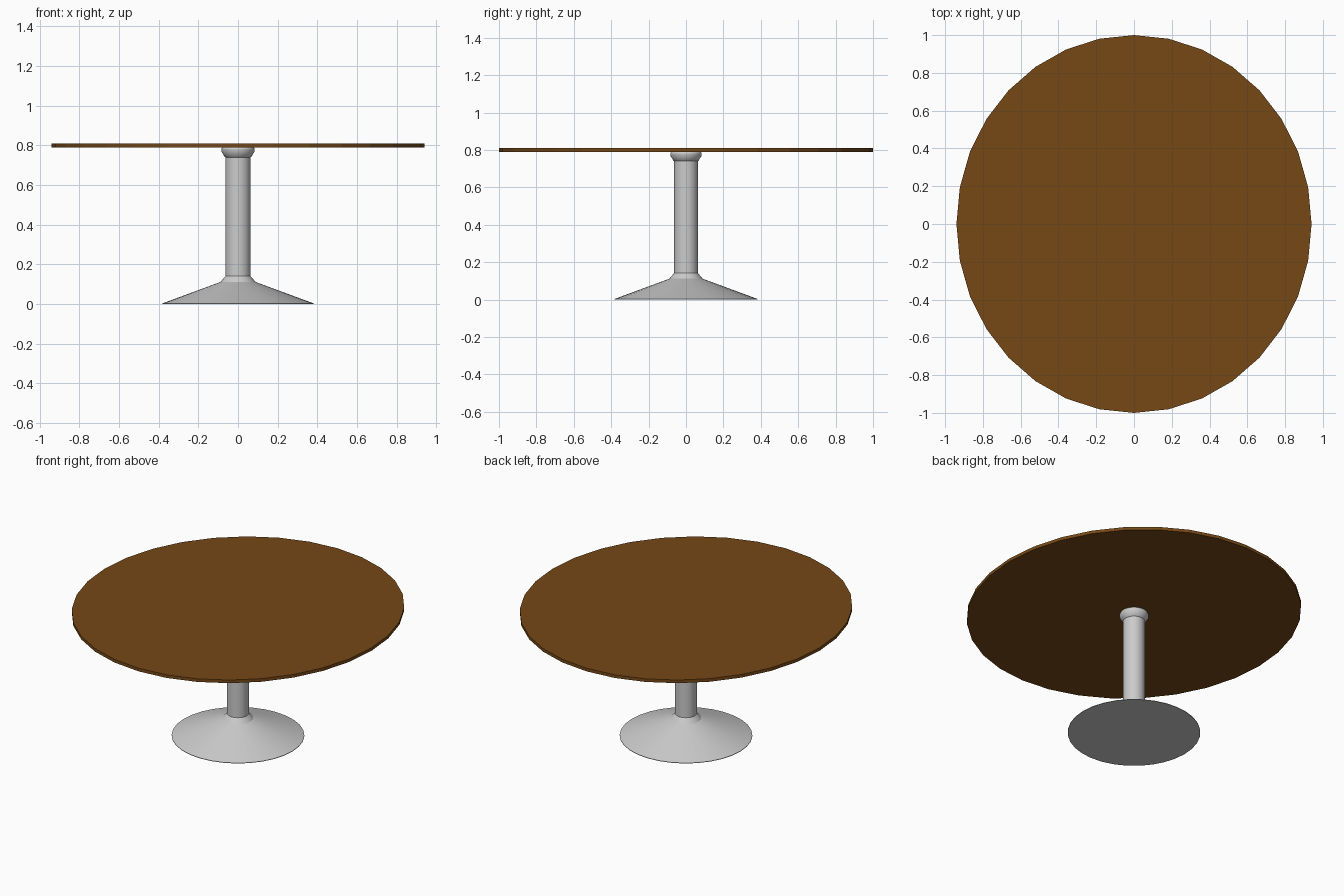
import bpy, bmesh, math

if "Cube" in bpy.data.objects:
    bpy.data.objects.remove(bpy.data.objects["Cube"])

SIDES = 32


def lathe(name, profile, sides=SIDES, scale_x=1.0, smooth=None):
    """Revolve (radius, z) points around z into a closed solid."""
    bm = bmesh.new()
    rings = []
    for r, z in profile:
        rings.append([bm.verts.new((r * scale_x * math.cos(2 * math.pi * i / sides),
                                    r * math.sin(2 * math.pi * i / sides), z))
                      for i in range(sides)])
    for low, high in zip(rings, rings[1:]):
        for i in range(sides):
            j = (i + 1) % sides
            bm.faces.new((low[i], low[j], high[j], high[i]))
    bm.faces.new(rings[0][::-1])
    bm.faces.new(rings[-1])
    mesh = bpy.data.meshes.new(name)
    bm.to_mesh(mesh)
    bm.free()
    obj = bpy.data.objects.new(name, mesh)
    bpy.context.collection.objects.link(obj)
    if smooth:
        bpy.ops.object.select_all(action='DESELECT')
        obj.select_set(True)
        bpy.context.view_layer.objects.active = obj
        bpy.ops.object.shade_smooth_by_angle(angle=math.radians(smooth))
    return obj


# Oval wooden top, flat faceted edge
top = lathe("table_top", [(1.0, 0.79), (1.0, 0.81)], scale_x=0.94)
wood = bpy.data.materials.new("wood")
wood.diffuse_color = (0.18, 0.065, 0.008, 1)
wood.use_nodes = True
wood.node_tree.nodes["Principled BSDF"].inputs["Base Color"].default_value = wood.diffuse_color
top.data.materials.append(wood)

# Metal pedestal: conical foot, column and flared collar in one turned profile
lathe("pedestal", [(0.383, 0.0), (0.383, 0.003), (0.088, 0.112), (0.08, 0.122),
                   (0.063, 0.142), (0.063, 0.74), (0.067, 0.743), (0.083, 0.768),
                   (0.084, 0.782), (0.08, 0.79)], smooth=30)
